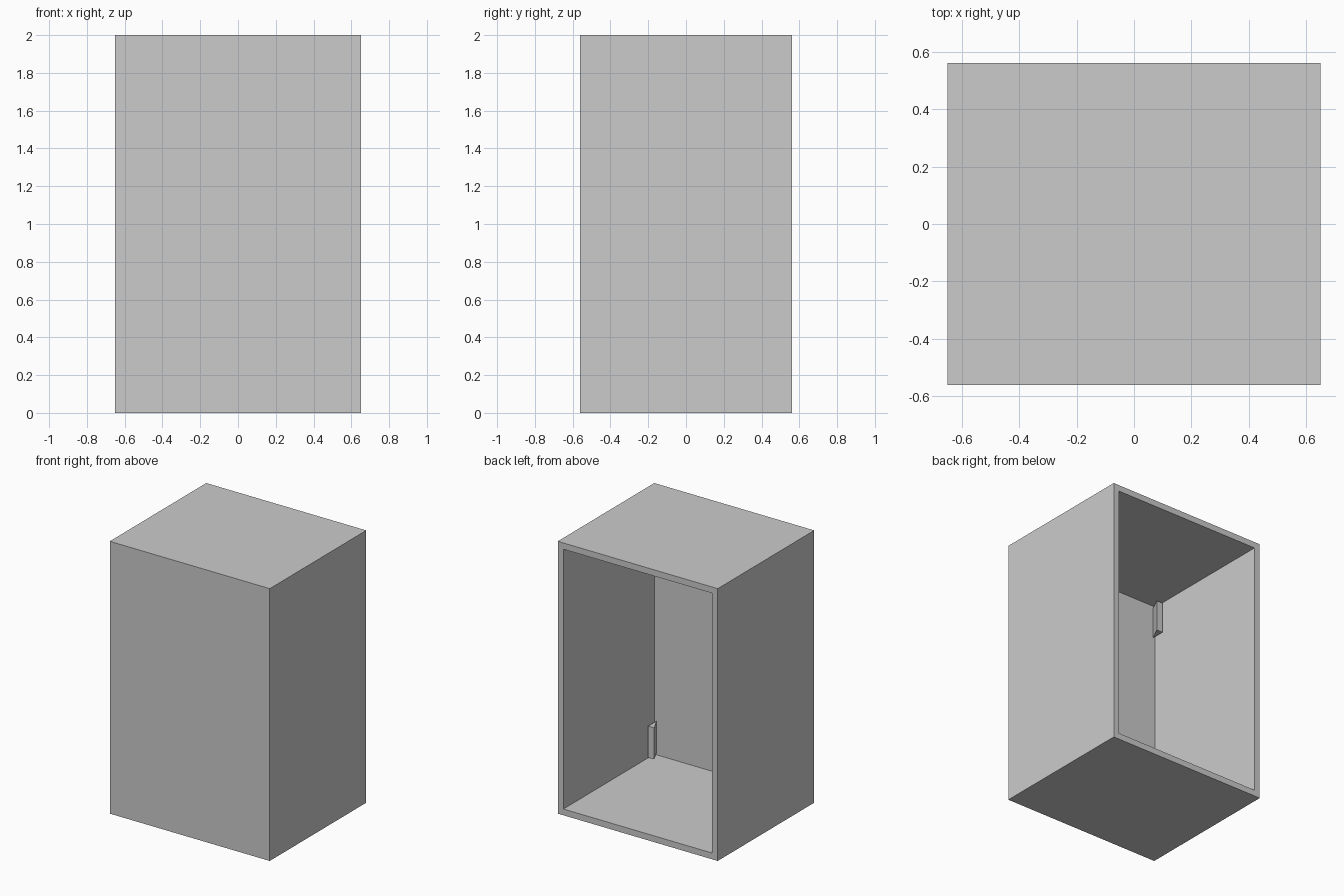
import bpy
import bmesh

if "Cube" in bpy.data.objects:
    bpy.data.objects.remove(bpy.data.objects["Cube"])

W, D, H, T = 1.30, 1.12, 2.0, 0.065      # outer size and wall thickness
X, Y = W / 2 - T, -D / 2 + T             # inner side wall and inner front wall

grey = bpy.data.materials.new("plain grey")
grey.diffuse_color = (0.6, 0.6, 0.6, 1)
grey.use_nodes = True
grey.node_tree.nodes["Principled BSDF"].inputs["Base Color"].default_value = grey.diffuse_color


def add_object(name, bm):
    bmesh.ops.recalc_face_normals(bm, faces=bm.faces)
    mesh = bpy.data.meshes.new(name)
    bm.to_mesh(mesh)
    bm.free()
    mesh.materials.append(grey)
    obj = bpy.data.objects.new(name, mesh)
    bpy.context.collection.objects.link(obj)
    return obj


# Cabinet shell: a box whose back face is inset and pushed in to leave the walls
bm = bmesh.new()
bmesh.ops.create_cube(bm, size=1)
bmesh.ops.scale(bm, vec=(W, D, H), verts=bm.verts)
bmesh.ops.translate(bm, vec=(0, 0, H / 2), verts=bm.verts)
bm.normal_update()
back = max(bm.faces, key=lambda f: f.calc_center_median().y)
bmesh.ops.inset_region(bm, faces=[back], thickness=T)
pocket = bmesh.ops.extrude_face_region(bm, geom=[back])["geom"]
bmesh.ops.translate(bm, vec=(0, T - D, 0),
                    verts=[v for v in pocket if isinstance(v, bmesh.types.BMVert)])
if back.is_valid:
    bmesh.ops.delete(bm, geom=[back], context='FACES_ONLY')
add_object("cabinet_shell", bm)

# Small wedge blocks in the four inner front corners
LENGTH, DEPTH, WIDTH = 0.23, 0.10, 0.05
for side, side_name in ((-1, "left"), (1, "right")):
    for z, level in ((T, "bottom"), (H - T - LENGTH, "top")):
        bm = bmesh.new()
        profile = [(X, Y), (X, Y + DEPTH), (X - WIDTH, Y + DEPTH)]
        face = bm.faces.new([bm.verts.new((side * x, y, z)) for x, y in profile])
        top = bmesh.ops.extrude_face_region(bm, geom=[face])["geom"]
        bmesh.ops.translate(bm, vec=(0, 0, LENGTH),
                            verts=[v for v in top if isinstance(v, bmesh.types.BMVert)])
        # Close the lower end if the extrusion removed it
        bmesh.ops.holes_fill(bm, edges=[e for e in bm.edges if e.is_boundary])
        add_object(f"{level}_{side_name}_wedge", bm)
